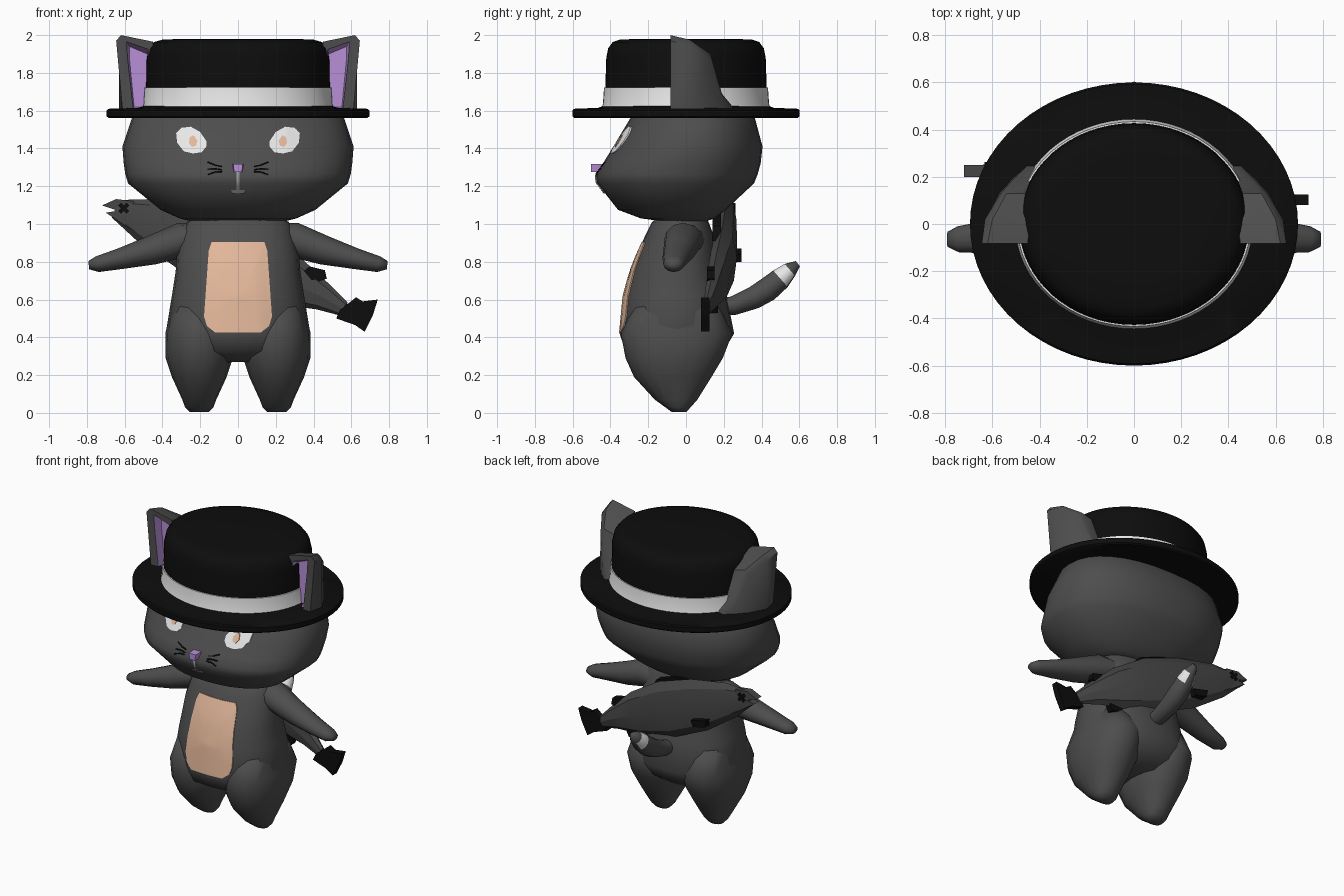
import bpy, bmesh, math
from mathutils import Vector
from mathutils.bvhtree import BVHTree

if "Cube" in bpy.data.objects:
    bpy.data.objects.remove(bpy.data.objects["Cube"])


def material(name, *rgb):
    m = bpy.data.materials.new(name)
    m.diffuse_color = (*rgb, 1)
    m.use_nodes = True
    m.node_tree.nodes["Principled BSDF"].inputs["Base Color"].default_value = m.diffuse_color
    return m


FUR = material("charcoal fur", .075, .075, .075)
FISH = material("fish grey", .062, .062, .062)
BLACK = material("black", .004, .004, .004)
WHITE = material("white", .8, .8, .8)
PEACH = material("peach", .76, .47, .32)
PURPLE = material("lilac", .48, .28, .68)
GREY = material("mouth grey", .35, .35, .35)


def build(name, verts, faces, mats, rule=None, angle=40):
    """Make an object; rule(face index, centre) picks a material slot."""
    me = bpy.data.meshes.new(name)
    me.from_pydata([tuple(v) for v in verts], [], faces)
    for m in mats:
        me.materials.append(m)
    if rule:
        for p in me.polygons:
            p.material_index = rule(p.index, p.center)
    bm = bmesh.new()
    bm.from_mesh(me)
    bmesh.ops.recalc_face_normals(bm, faces=bm.faces[:])
    bm.to_mesh(me)
    bm.free()
    if angle:
        me.shade_smooth()
        me.set_sharp_from_angle(angle=math.radians(angle))
    ob = bpy.data.objects.new(name, me)
    bpy.context.collection.objects.link(ob)
    return ob


def skin(name, rings, mats, rule=None, angle=40):
    """Bridge rings of equal length and cap both ends."""
    n = len(rings[0])
    faces = [list(range(n))]
    for r in range(len(rings) - 1):
        for i in range(n):
            j = (i + 1) % n
            faces.append([r*n + i, r*n + j, r*n + n + j, r*n + n + i])
    faces.append(list(range((len(rings) - 1) * n, len(rings) * n)))
    return build(name, [v for r in rings for v in r], faces, mats, rule, angle)


def power(v, p):
    return math.copysign(abs(v) ** (2 / p), v)


def loft(name, levels, mats, cx=0, p=2.0, n=24, angle=40):
    """Stack horizontal ovals given as (z, half width, front y, back y)."""
    rings = []
    for z, w, f, b in levels:
        ang = [math.tau * i / n for i in range(n)]
        rings.append([Vector((cx + w * power(math.cos(a), p),
                              (f + b) / 2 + (b - f) / 2 * power(math.sin(a), p), z)) for a in ang])
    return skin(name, rings, mats, None, angle)


def tube(name, path, mats, n=12, rule=None, angle=50):
    """Ovals along a path of (x, y, z, side radius, up radius)."""
    pts = [Vector(q[:3]) for q in path]
    rings = []
    for k, q in enumerate(path):
        t = (pts[min(k + 1, len(pts) - 1)] - pts[max(k - 1, 0)]).normalized()
        side = t.cross(Vector((0, 0, 1))).normalized()
        up = side.cross(t)
        rings.append([pts[k] + side * q[3] * math.cos(math.tau * i / n)
                      + up * q[4] * math.sin(math.tau * i / n) for i in range(n)])
    return skin(name, rings, mats, rule, angle)


def prism(name, outline, y0, y1, mat):
    """Extrude an (x, z) outline through y."""
    return skin(name, [[(x, y, z) for x, z in outline] for y in (y0, y1)], [mat], angle=0)


def surface(ob):
    me = ob.data
    return BVHTree.FromPolygons([v.co for v in me.vertices], [p.vertices for p in me.polygons])


def drop(tree, x, z, lift):
    """Point on the front of a surface, lifted forward."""
    hit = tree.ray_cast(Vector((x, -3, z)), Vector((0, 1, 0)))[0]
    return Vector((x, (hit.y if hit else -.3) - lift, z))


def plate(name, tree, outline, mat, lift=.006, steps=6):
    """Thin patch that follows the front of a surface."""
    pts = []
    for i, a in enumerate(outline):          # subdivide the edges
        b = outline[(i + 1) % len(outline)]
        pts += [(a[0] + (b[0]-a[0]) * k / 3, a[1] + (b[1]-a[1]) * k / 3) for k in range(3)]
    cx = sum(q[0] for q in pts) / len(pts)
    cz = sum(q[1] for q in pts) / len(pts)
    rings = [[drop(tree, cx + (x-cx) * s / steps, cz + (z-cz) * s / steps, lift)
              for x, z in pts] for s in [.3] + list(range(1, steps + 1))]
    rings.append([v + Vector((0, lift + .003, 0)) for v in rings[-1]])
    n = len(pts)
    faces = [list(range(n))] + [[r*n + i, r*n + (i+1) % n, r*n + n + (i+1) % n, r*n + n + i]
                                for r in range(len(rings) - 1) for i in range(n)]
    return build(name, [v for r in rings for v in r], faces, [mat])


# Torso and head
torso = loft("torso", [(.27, .18, -.2, .12), (.33, .34, -.32, .2), (.42, .383, -.352, .255),
                       (.62, .35, -.33, .215), (.75, .33, -.295, .18), (.83, .325, -.265, .17),
                       (.93, .3, -.22, .15), (1.01, .27, -.18, .12), (1.05, .2, -.13, .1)],
             [FUR], p=2.3, angle=70)
head = loft("head", [(1.015, .25, -.13, .11), (1.03, .31, -.24, .15), (1.075, .41, -.36, .21),
                     (1.215, .582, -.47, .36), (1.265, .597, -.478, .38), (1.32, .605, -.44, .395),
                     (1.41, .612, -.385, .405), (1.56, .562, -.295, .365), (1.63, .48, -.22, .28)],
            [FUR], p=2.3, n=32, angle=70)

# Legs, arms and ears
for s, label in ((-1, "right"), (1, "left")):
    loft(label + "_leg", [(.004, .05, -.075, .0), (.03, .075, -.11, .025), (.07, .09, -.165, .06),
                          (.19, .145, -.275, .135), (.29, .178, -.32, .195), (.42, .18, -.345, .245),
                          (.58, .14, -.27, .17)], [FUR], cx=s * .205, p=2.2, n=16, angle=70)
    tube(label + "_arm", [(s * .15, 0, .92, .11, .08), (s * .3, -.015, .915, .1, .093),
                          (s * .46, -.035, .86, .085, .077), (s * .62, -.055, .817, .07, .056),
                          (s * .745, -.065, .787, .055, .042), (s * .79, -.065, .782, .032, .022)],
         [FUR], angle=70)
    sections = [(-.02, ((.55, 1.62), (.575, 1.88), (.575, 1.94), (.48, 1.9), (.46, 1.62))),
                (-.08, ((.555, 1.61), (.585, 1.88), (.59, 1.965), (.475, 1.925), (.45, 1.61))),
                (-.082, ((.61, 1.59), (.645, 1.97), (.62, 2.0), (.45, 1.965), (.43, 1.59))),
                (.02, ((.63, 1.59), (.632, 1.945), (.6, 1.975), (.44, 1.94), (.42, 1.59))),
                (.13, ((.57, 1.59), (.565, 1.87), (.54, 1.9), (.41, 1.87), (.39, 1.59))),
                (.19, ((.52, 1.59), (.51, 1.67), (.49, 1.69), (.39, 1.68), (.37, 1.59))),
                (.25, ((.46, 1.59), (.45, 1.61), (.43, 1.615), (.37, 1.615), (.35, 1.59)))]
    skin(label + "_ear", [[(s * x, y, z) for x, z in ring] for y, ring in sections],
         [FUR, PURPLE], lambda i, c: int(i <= 5))

# Belly patch
plate("belly_patch", surface(torso), [(-.14, .905), (-.155, .86), (-.18, .51), (-.165, .46),
                                      (-.12, .425), (.12, .425), (.165, .46), (.18, .51),
                                      (.155, .86), (.14, .905)], PEACH)

# Face
face = surface(head)
for s, label in ((-1, "right"), (1, "left")):
    plate(label + "_eye", face, [(s * x, z) for x, z in (
        (.165, 1.41), (.165, 1.44), (.2, 1.49), (.25, 1.518), (.3, 1.512), (.33, 1.48),
        (.325, 1.43), (.29, 1.385), (.24, 1.373), (.19, 1.38))], WHITE, .009)
    plate(label + "_pupil", face, [(s * x, z) for x, z in (
        (.215, 1.44), (.235, 1.47), (.255, 1.46), (.26, 1.43), (.245, 1.408), (.222, 1.415))],
        PEACH, .014, 2)
    for k, (z0, z1, z2) in enumerate(((1.305, 1.312, 1.328), (1.277, 1.276, 1.262),
                                      (1.287, 1.293, 1.291))):
        path = [(*drop(face, s * x, z, .002), .005, .004)
                for x, z in ((.085, z0), (.12, z1), (.16, z2))]
        tube(f"{label}_whisker_{k}", path, [BLACK], n=6)
plate("mouth_line", face, [(-.009, 1.28), (-.009, 1.17), (.009, 1.17), (.009, 1.28)], GREY, .007, 2)
plate("mouth", face, [(-.042, 1.18), (-.03, 1.162), (.03, 1.162), (.042, 1.18)], GREY, .008, 2)
skin("nose", [[(x * w, y, z) for x, z in ((-.03, 1.317), (-.024, 1.275), (.024, 1.275), (.03, 1.317))]
              for y, w in ((-.502, .85), (-.44, 1))], [PURPLE], angle=0)

# Hat
loft("hat_brim", [(1.562, .685, -.592, .592), (1.57, .695, -.6, .6), (1.602, .695, -.6, .6),
                  (1.61, .685, -.592, .592), (1.615, .53, -.465, .465), (1.63, .485, -.425, .425)],
     [BLACK], n=64)
loft("hat_band", [(1.605, .51, -.45, .45), (1.635, .5, -.44, .44), (1.722, .495, -.434, .434),
                  (1.724, .47, -.41, .41)], [WHITE], n=64)
loft("hat_crown", [(1.7, .488, -.428, .428), (1.88, .484, -.422, .422), (1.93, .472, -.412, .412),
                   (1.963, .445, -.388, .388), (1.976, .4, -.35, .35), (1.98, .3, -.26, .26)],
     [BLACK], n=64, angle=60)

# Tail with a white ring near the tip
tube("tail", [(0, .15, .56, .05, .045), (0, .25, .567, .055, .05), (0, .36, .61, .062, .06),
              (0, .43, .652, .065, .064), (0, .5, .71, .058, .058), (0, .55, .757, .042, .042),
              (0, .592, .79, .015, .018)], [FUR, WHITE],
     rule=lambda i, c: int(.47 < c.y < .55 and c.z > .64 and 49 <= i <= 60), angle=70)

# Fish slung across the back
tube("fish_body", [(-.65, .225, 1.08, .025, .05), (-.5, .222, 1.025, .045, .115),
                   (-.25, .21, .92, .06, .172), (0, .2, .82, .07, .185), (.25, .17, .71, .058, .145),
                   (.45, .135, .615, .038, .075), (.56, .11, .55, .02, .04)], [FISH], n=8, angle=20)
prism("fish_jaws", [(-.72, 1.098), (-.645, 1.132), (-.55, 1.12), (-.55, .96), (-.7, 1.06),
                    (-.635, 1.07)], .2, .25, FISH)
prism("fish_tail_fin", [(.52, .5), (.54, .545), (.625, .612), (.66, .59), (.74, .6), (.715, .52),
                        (.67, .43), (.62, .465)], .08, .125, BLACK)
prism("fish_top_fin", [(-.16, 1.04), (-.12, 1.07), (.1, .99), (.14, .91), (0, .93)], .14, .185, BLACK)
prism("fish_rear_fin", [(.35, .75), (.38, .775), (.46, .755), (.47, .71), (.4, .69)], .11, .15, BLACK)
prism("fish_belly_fin", [(.22, .61), (.34, .57), (.32, .53), (.24, .545)], .13, .17, BLACK)
prism("fish_side_fin", [(-.36, .87), (-.24, .84), (-.26, .8), (-.35, .82)], .23, .295, BLACK)
for k, d in enumerate((-1, 1)):
    prism(f"fish_eye_cross_{k}", [(-.605 + a * .022 - b * d * .007, 1.083 + a * d * .022 + b * .007)
                                  for a, b in ((-1, -1), (1, -1), (1, 1), (-1, 1))], .188, .262, BLACK)
